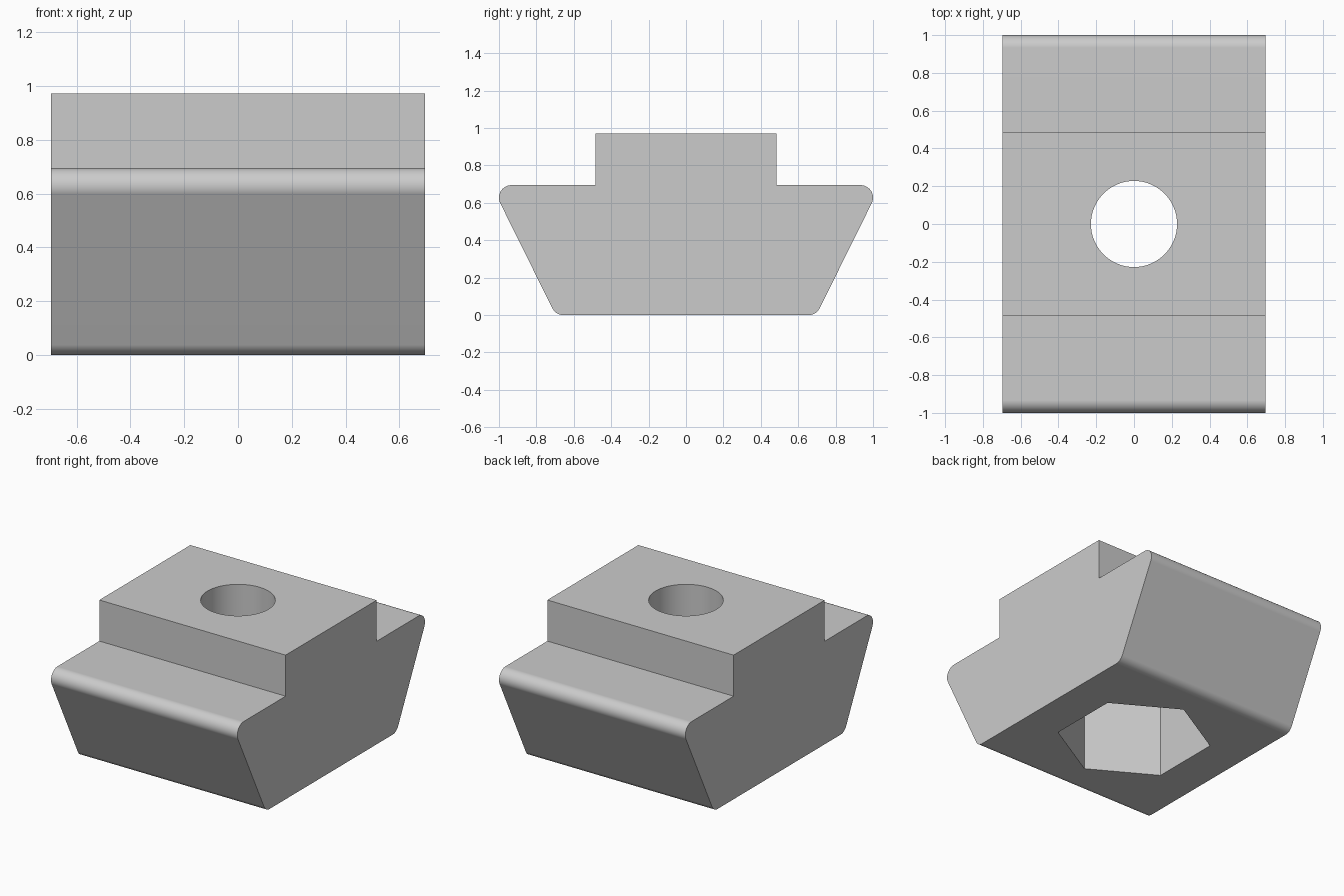
import bpy, bmesh
from math import radians, cos, sin, pi

cube = bpy.data.objects.get("Cube")
if cube:
    bpy.data.objects.remove(cube, do_unlink=True)

HALF_LENGTH = 0.695
TOP = 0.972
HOLE_RADIUS = 0.228
POCKET_RADIUS = 0.485
POCKET_DEPTH = 0.6
ROUND = 0.067

grey = bpy.data.materials.new("light grey")
grey.use_nodes = True
colour = (0.6, 0.6, 0.6, 1)
grey.diffuse_color = colour
grey.node_tree.nodes["Principled BSDF"].inputs["Base Color"].default_value = colour


def prism(name, points, depth):
    """Extrude a closed outline of 3D points along the vector depth."""
    bm = bmesh.new()
    face = bm.faces.new([bm.verts.new(p) for p in points])
    out = bmesh.ops.extrude_face_region(bm, geom=[face])
    moved = [v for v in out["geom"] if isinstance(v, bmesh.types.BMVert)]
    bmesh.ops.translate(bm, verts=moved, vec=depth)
    bmesh.ops.recalc_face_normals(bm, faces=bm.faces)
    mesh = bpy.data.meshes.new(name)
    bm.to_mesh(mesh)
    bm.free()
    mesh.materials.append(grey)
    obj = bpy.data.objects.new(name, mesh)
    bpy.context.collection.objects.link(obj)
    return obj


def arc(cy, cz, start, end, steps=10):
    """Rounded corner of the profile, angles in degrees."""
    angles = [radians(start + (end - start) * i / steps) for i in range(steps + 1)]
    return [(cy + ROUND * cos(a), cz + ROUND * sin(a)) for a in angles]


def ring(radius, sides, z):
    return [(radius * sin(2 * pi * i / sides), radius * cos(2 * pi * i / sides), z)
            for i in range(sides)]


# Tapered body with rounded shoulders and a raised rib
side = arc(0.655, ROUND, -90, -26.2) + arc(0.933, 0.628, -26.2, 90)
side += [(0.485, 0.695), (0.485, TOP)]
outline = side + [(-y, z) for y, z in reversed(side)]
body = prism("slot_nut_body", [(-HALF_LENGTH, y, z) for y, z in outline],
             (2 * HALF_LENGTH, 0, 0))

# Round through hole and hexagonal pocket in the underside
cutters = [
    prism("hole_cutter", ring(HOLE_RADIUS, 64, -0.1), (0, 0, TOP + 0.2)),
    prism("hex_pocket_cutter", ring(POCKET_RADIUS, 6, -0.1), (0, 0, POCKET_DEPTH + 0.1)),
]
bpy.context.view_layer.objects.active = body
for cutter in cutters:
    cut = body.modifiers.new(cutter.name, "BOOLEAN")
    cut.operation = "DIFFERENCE"
    cut.solver = "EXACT"
    cut.object = cutter
    bpy.ops.object.modifier_apply(modifier=cut.name)
    bpy.data.objects.remove(cutter, do_unlink=True)

# Smooth rounds with flat main faces
bpy.ops.object.select_all(action="DESELECT")
body.select_set(True)
bpy.ops.object.shade_smooth_by_angle(angle=radians(30))
weighted = body.modifiers.new("flat_faces", "WEIGHTED_NORMAL")
weighted.keep_sharp = True
